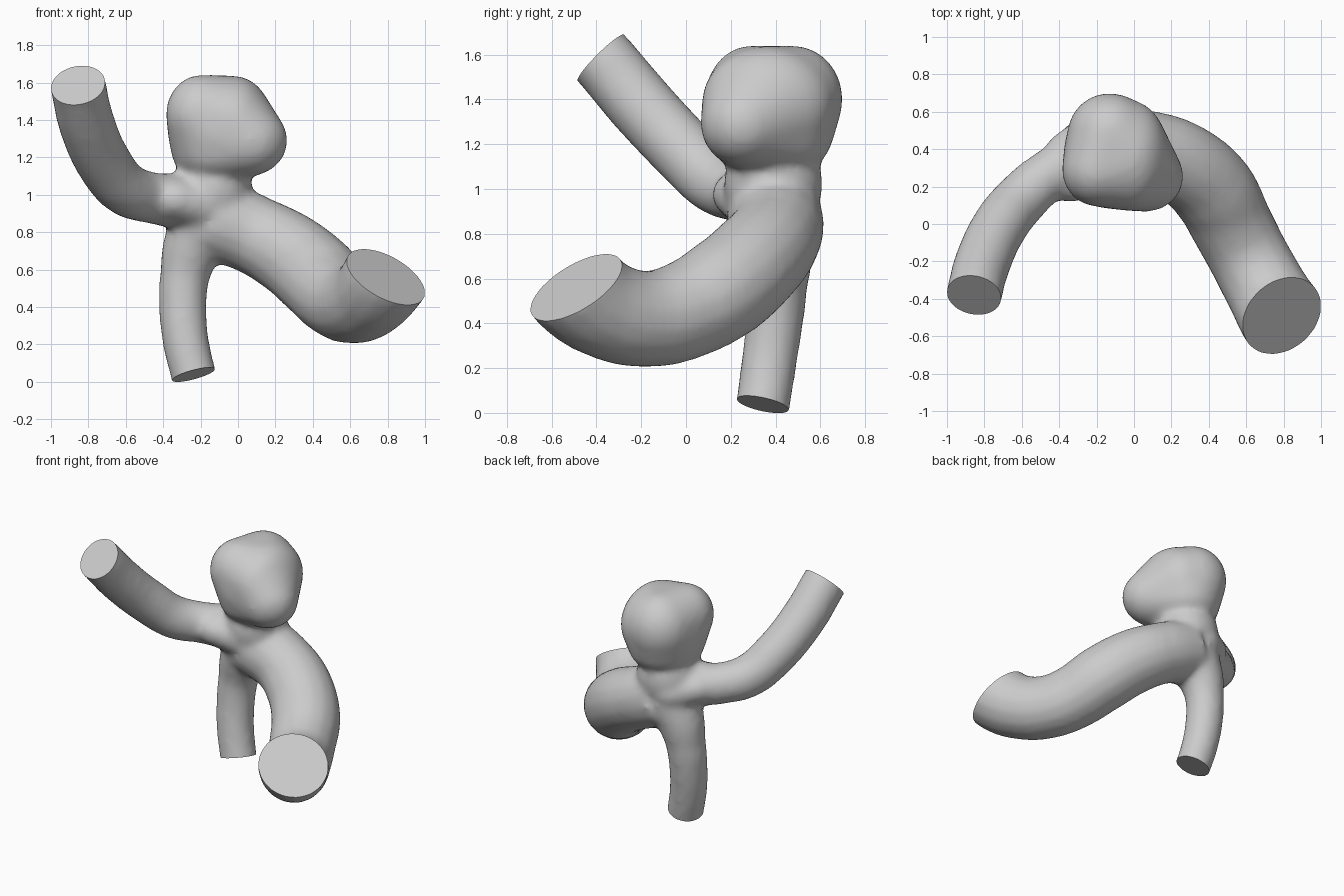
import bpy
import bmesh
import math
from mathutils import Vector, Matrix

cube = bpy.data.objects.get("Cube")
if cube:
    bpy.data.objects.remove(cube, do_unlink=True)

scene = bpy.context.scene

grey = bpy.data.materials.new("light_grey")
grey.use_nodes = True
colour = (0.6, 0.6, 0.6, 1)
grey.diffuse_color = colour
grey.node_tree.nodes["Principled BSDF"].inputs["Base Color"].default_value = colour

body = bmesh.new()


def absorb(mesh):
    """Add a temporary mesh to the body."""
    body.from_mesh(mesh)
    bpy.data.meshes.remove(mesh)


def add_tube(path, normal, extra=0.12):
    """Sweep a round tube through (x, y, z, radius) points, starting past its open end."""
    first = Vector(path[0][:3]) + normal * extra
    points = [(*first, path[0][3])] + path
    curve = bpy.data.curves.new("tube_path", 'CURVE')
    curve.dimensions = '3D'
    curve.bevel_depth = 1.0
    curve.bevel_resolution = 6
    curve.resolution_u = 6
    curve.use_fill_caps = True
    spline = curve.splines.new('BEZIER')
    spline.bezier_points.add(len(points) - 1)
    for knot, (x, y, z, r) in zip(spline.bezier_points, points):
        knot.co = (x, y, z)
        knot.radius = r
        knot.handle_left_type = knot.handle_right_type = 'AUTO'
    helper = bpy.data.objects.new("tube_helper", curve)
    scene.collection.objects.link(helper)
    graph = bpy.context.evaluated_depsgraph_get()
    absorb(bpy.data.meshes.new_from_object(helper.evaluated_get(graph)))
    bpy.data.objects.remove(helper, do_unlink=True)


def add_hull(blobs):
    """Wrap one convex skin around several ellipsoids."""
    hull = bmesh.new()
    for centre, radii in blobs:
        matrix = Matrix.Translation(centre) @ Matrix.Diagonal((*radii, 1))
        bmesh.ops.create_icosphere(hull, subdivisions=4, radius=1, matrix=matrix)
    bmesh.ops.delete(hull, geom=hull.edges[:], context='EDGES_FACES')
    bmesh.ops.convex_hull(hull, input=hull.verts[:])
    loose = [v for v in hull.verts if not v.link_faces]
    bmesh.ops.delete(hull, geom=loose, context='VERTS')
    bmesh.ops.recalc_face_normals(hull, faces=hull.faces)
    mesh = bpy.data.meshes.new("hull_helper")
    hull.to_mesh(mesh)
    hull.free()
    absorb(mesh)


# Wide branch sweeping forward on the left
wide = [(.79, -.49, .56, .236), (.71, -.355, .46, .222), (.61, -.17, .42, .217),
        (.52, 0, .46, .222), (.425, .175, .56, .232), (.28, .31, .68, .225),
        (.1, .39, .78, .213), (-.12, .40, .87, .22)]
# Raised branch on the right
raised = [(-.855, -.38, 1.585, .15), (-.81, -.21, 1.385, .152), (-.71, 0, 1.16, .15),
          (-.6, .135, 1.03, .145), (-.47, .25, .985, .138), (-.3, .33, .96, .15),
          (-.1, .39, .9, .2)]
# Lower branch pointing down
lower = [(-.238, .343, .038, .122), (-.28, .37, .22, .125), (-.295, .395, .4, .128),
         (-.285, .41, .56, .133), (-.235, .41, .74, .165), (-.16, .40, .86, .2)]

branches = [(wide, Vector((.43, -.48, .77)).normalized(), .45),
            (raised, Vector((-.15, -.69, .69)).normalized(), .35),
            (lower, Vector((.27, -.22, -1)).normalized(), .3)]
for path, normal, reach in branches:
    add_tube(path, normal)

# Neck, and the flattened shoulder where the raised branch joins
add_hull([((-.14, .39, 1.02), (.215, .22, .24))])
add_hull([((-.34, .31, .975), (.16, .195, .13)), ((-.2, .38, .94), (.18, .22, .15))])
# Bulging sac
add_hull([((-.11, .38, 1.34), (.265, .30, .28)),
          ((.06, .255, 1.29), (.205, .19, .19)),
          ((-.13, .48, 1.40), (.225, .22, .24)),
          ((-.2, .29, 1.43), (.185, .195, .21)),
          ((-.02, .365, 1.38), (.205, .295, .255)),
          ((-.11, .38, 1.23), (.245, .275, .18))])
bmesh.ops.remove_doubles(body, verts=body.verts, dist=0.0005)

# Fuse everything into one smooth skin
mesh = bpy.data.meshes.new("branching_vessel")
body.to_mesh(mesh)
body.free()
vessel = bpy.data.objects.new("branching_vessel", mesh)
scene.collection.objects.link(vessel)
remesh = vessel.modifiers.new("fuse", 'REMESH')
remesh.mode = 'VOXEL'
remesh.voxel_size = 0.022
smooth = vessel.modifiers.new("soften", 'SMOOTH')
smooth.factor = 0.5
smooth.iterations = 10
graph = bpy.context.evaluated_depsgraph_get()
fused = bpy.data.meshes.new_from_object(vessel.evaluated_get(graph))
vessel.modifiers.clear()

# Slice the branch ends flat and close them
skin = bmesh.new()
skin.from_mesh(fused)
for path, normal, reach in branches:
    end = Vector(path[0][:3])
    faces = [f for f in skin.faces if (f.calc_center_median() - end).length < reach]
    edges = {e for f in faces for e in f.edges}
    verts = {v for f in faces for v in f.verts}
    cut = bmesh.ops.bisect_plane(skin, geom=list(verts) + list(edges) + faces,
                                 plane_co=end, plane_no=normal, clear_outer=True)
    rim = [e for e in cut["geom_cut"] if isinstance(e, bmesh.types.BMEdge)]
    bmesh.ops.holes_fill(skin, edges=rim, sides=0)
bmesh.ops.recalc_face_normals(skin, faces=skin.faces)
skin.to_mesh(mesh)
skin.free()
bpy.data.meshes.remove(fused)
mesh.materials.clear()
mesh.materials.append(grey)
for polygon in mesh.polygons:
    polygon.material_index = 0

bpy.ops.object.select_all(action='DESELECT')
vessel.select_set(True)
bpy.context.view_layer.objects.active = vessel
bpy.ops.object.shade_smooth_by_angle(angle=math.radians(35))
